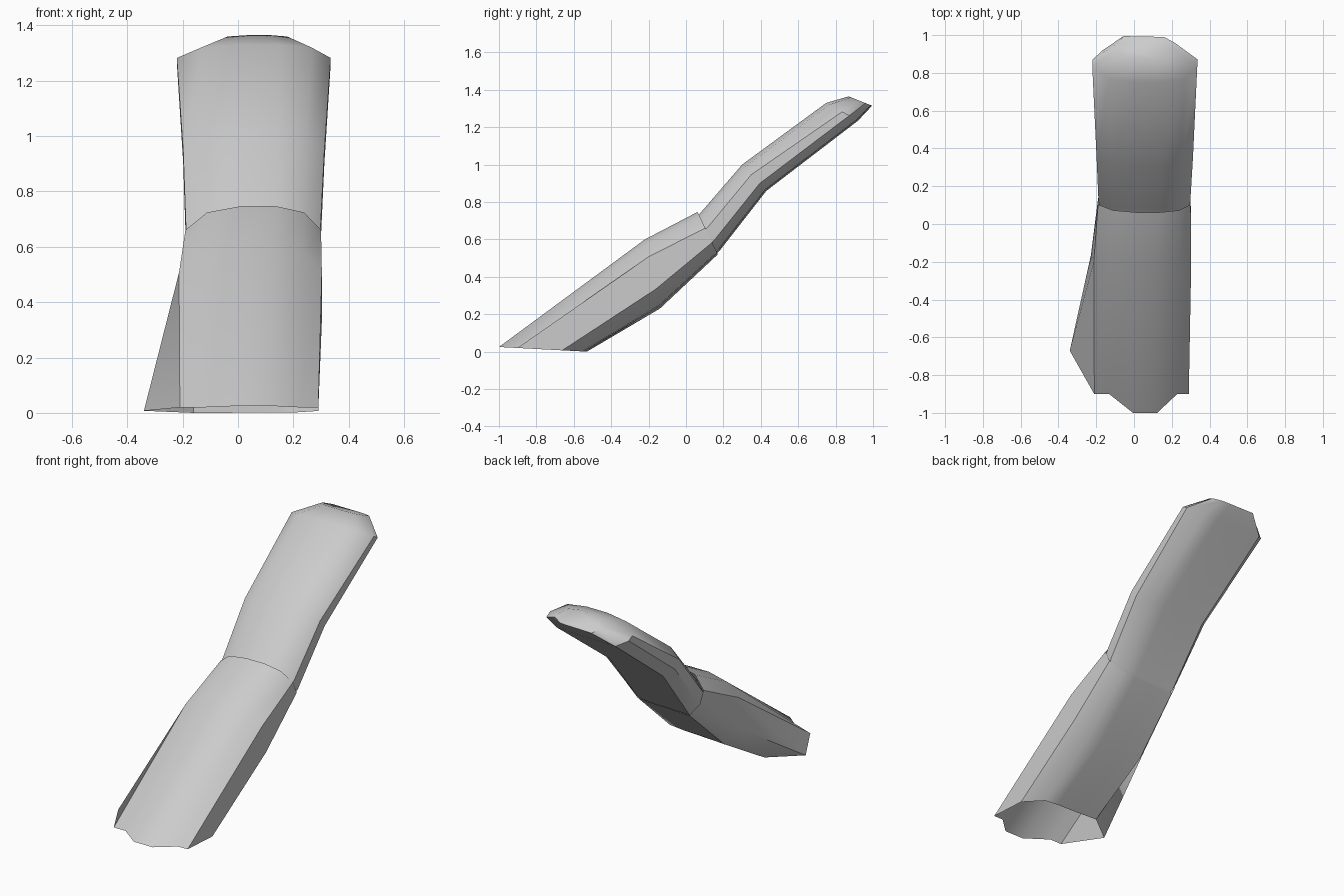
import bpy, bmesh, math

cube = bpy.data.objects.get("Cube")
if cube:
    bpy.data.objects.remove(cube, do_unlink=True)

# One plain grey cloth
cloth = bpy.data.materials.new("grey_cloth")
cloth.use_nodes = True
grey = (0.6, 0.6, 0.6, 1)
cloth.diffuse_color = grey
cloth.node_tree.nodes["Principled BSDF"].inputs["Base Color"].default_value = grey

# Cross-section going around the tube: (side position, depth from front to back).
# Depths named "fold" and "edge" are set separately for every station.
SECTION = [(-1, "edge"), (-0.68, "fold"), (-0.18, 0), (0.33, 0),
           (0.75, "fold"), (1, "edge"), (1, 0.72),
           (0.64, 0.95), (0.3, 0.97), (-0.24, 0.98), (-0.8, 1), (-1, 0.7)]


def station(front, back, centre, half, fold=0.1, edge=0.38, flare=0.0):
    """Place the section between a front and a back point given as (y, z)."""
    depths = {"fold": fold, "edge": edge}
    ring = []
    for i, (side, depth) in enumerate(SECTION):
        t = depths.get(depth, depth)
        x = centre + half * side
        if i == len(SECTION) - 1:
            x -= flare
        y, z = (a + (b - a) * t for a, b in zip(front, back))
        ring.append((x, y, z))
    return ring


def tube(name, rings, capped=False):
    """Skin a row of rings into a tube, open unless capped at the far end."""
    bm = bmesh.new()
    rows = [[bm.verts.new(p) for p in ring] for ring in rings]
    n = len(SECTION)
    for low, high in zip(rows, rows[1:]):
        for i in range(n):
            j = (i + 1) % n
            bm.faces.new((low[i], low[j], high[j], high[i]))
    if capped:
        bm.faces.new(rows[-1])
    mesh = bpy.data.meshes.new(name)
    bm.to_mesh(mesh)
    bm.free()
    mesh.materials.append(cloth)
    obj = bpy.data.objects.new(name, mesh)
    bpy.context.collection.objects.link(obj)
    bpy.ops.object.select_all(action="DESELECT")
    obj.select_set(True)
    bpy.context.view_layer.objects.active = obj
    bpy.ops.object.shade_smooth_by_angle(angle=math.radians(40))
    return obj


# Lower tube: wide open hem on the ground, narrowing to the bend
tube("lower_sleeve", [
    station((-1, 0.025), (-0.53, 0), 0.04, 0.25, fold=0.21, edge=0.21, flare=0.13),
    station((-0.22, 0.6), (-0.14, 0.23), 0.045, 0.258, fold=0.07, edge=0.25, flare=0.015),
    station((0.062, 0.747), (0.17, 0.52), 0.055, 0.245),
])

# Upper tube: tucked into the lower one, widening to a rounded closed end
tube("upper_sleeve", [
    station((0.03, 0.7), (0.15, 0.51), 0.055, 0.23),
    station((0.08, 0.745), (0.18, 0.54), 0.055, 0.243),
    station((0.3, 1.0), (0.43, 0.86), 0.057, 0.255),
    station((0.75, 1.33), (0.92, 1.235), 0.057, 0.278, edge=0.5),
    station((0.87, 1.365), (0.995, 1.315), 0.065, 0.15, edge=0.5),
], capped=True)
